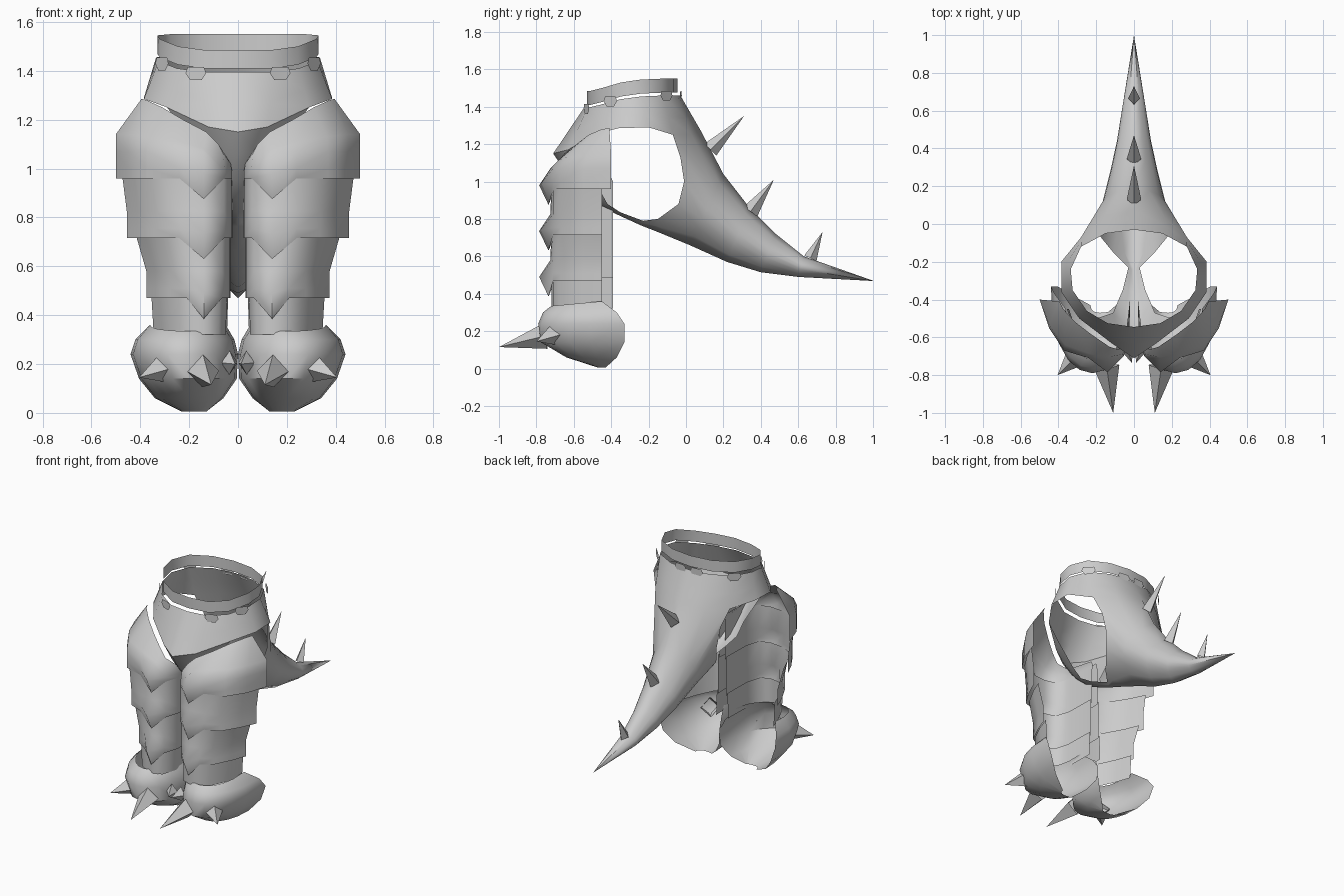
import bpy, bmesh, math
from mathutils import Vector

if "Cube" in bpy.data.objects:
    bpy.data.objects.remove(bpy.data.objects["Cube"])

steel = bpy.data.materials.new("steel_grey")
steel.diffuse_color = (0.6, 0.6, 0.6, 1)
steel.use_nodes = True
steel.node_tree.nodes["Principled BSDF"].inputs["Base Color"].default_value = steel.diffuse_color


def finish(name, bm, mirror=True, angle=40):
    """Turn a bmesh into a smooth-by-angle object, mirrored across x."""
    bmesh.ops.remove_doubles(bm, verts=bm.verts, dist=0.0005)
    bmesh.ops.recalc_face_normals(bm, faces=bm.faces)
    me = bpy.data.meshes.new(name)
    bm.to_mesh(me)
    bm.free()
    me.materials.append(steel)
    ob = bpy.data.objects.new(name, me)
    bpy.context.collection.objects.link(ob)
    bpy.ops.object.select_all(action='DESELECT')
    ob.select_set(True)
    bpy.context.view_layer.objects.active = ob
    bpy.ops.object.shade_smooth_by_angle(angle=math.radians(angle))
    if mirror:
        ob.modifiers.new("Mirror", 'MIRROR').merge_threshold = 0.001
    return ob


def loft(bm, rows):
    """Skin between rows of points of equal length."""
    grid = [[bm.verts.new(p) for p in r] for r in rows]
    for a, b in zip(grid, grid[1:]):
        for i in range(len(a) - 1):
            bm.faces.new((a[i], a[i + 1], b[i + 1], b[i]))


def spike(name, base, tip, r, mirror=True, squash=1.0):
    """Four-sided thorn from base centre to tip."""
    base, tip = Vector(base), Vector(tip)
    q = (tip - base).to_track_quat('Z', 'Y')
    bm = bmesh.new()
    ring = [bm.verts.new(base + q @ Vector((r * c * squash, r * s, 0)))
            for c, s in ((1, 0), (0, 1), (-1, 0), (0, -1))]
    t = bm.verts.new(tip)
    for i in range(4):
        bm.faces.new((ring[i], ring[(i + 1) % 4], t))
    return finish(name, bm, mirror, 30)


# waist contour, front centre to back centre
waist = [(0, -.545, 1.395), (.14, -.525, 1.395), (.25, -.46, 1.41), (.325, -.35, 1.44),
         (.335, -.24, 1.455), (.28, -.12, 1.46), (.15, -.05, 1.46), (0, -.03, 1.46)]
hem = [(0, -.71, 1.15), (.12, -.63, 1.17), (.29, -.50, 1.25), (.385, -.36, 1.285),
       (.385, -.20, 1.29), (.28, -.07, 1.25), (.165, .03, 1.25), (0, .08, 1.27)]

# waist band
bm = bmesh.new()
loft(bm, [[(x * .985, -.29 + (y + .29) * .94, z + .015 + h) for x, y, z in waist]
          for h in (0, .075)])
finish("waist_band", bm)

# pelvis skirt, crotch strap and tail in one shell
bm = bmesh.new()
mid = [tuple(Vector(a) * .45 + Vector(b) * .55) for a, b in zip(waist, hem)]
loft(bm, [waist, mid, hem])
loft(bm, [hem[:3],
          [(0, -.65, 1.06), (.08, -.60, 1.07), (.2, -.50, 1.13)],
          [(0, -.55, .95), (.05, -.53, .95), (.11, -.47, .97)],
          [(0, -.45, .865), (.045, -.44, .87), (.09, -.42, .88)],
          [(0, -.36, .82), (.03, -.355, .83), (.06, -.35, .835)],
          [(0, -.24, .765), (.015, -.24, .78), (.03, -.23, .79)],
          [(0, -.15, .73), (.05, -.15, .76), (.11, -.15, .80)]])
rings = [[hem[7], hem[6], hem[5], (.24, -.03, 1.13), (.225, -.01, 1.0), (.2, -.04, .88),
          (.11, -.15, .80), (.05, -.15, .76), (0, -.15, .73)]]
for top, bot, w in (((.2, 1.04), (.02, .66), .168), ((.34, .86), (.22, .57), .125),
                    ((.48, .72), (.40, .515), .09), ((.63, .6), (.6, .49), .062),
                    ((1, .47), (1, .468), 0)):
    rings.append([(w * math.sin(math.pi * i / 8) ** .8 if 0 < i < 8 else 0,
                   top[0] + (bot[0] - top[0]) * i / 8,
                   top[1] + (bot[1] - top[1]) * i / 8) for i in range(9)])
loft(bm, rings)
finish("pelvis_and_tail", bm, angle=50)

# hexagonal tabs joining band and skirt
for k, (x, y, z, nx, ny) in enumerate(((.17, -.525, 1.39, .35, -1), (.305, -.40, 1.43, .8, -.6),
                                       (.285, -.11, 1.46, .7, .7), (.06, -.035, 1.46, .1, 1))):
    side = Vector((-ny, nx, 0)).normalized()
    out = Vector((nx, ny, 0)).normalized() * .008
    bm = bmesh.new()
    bm.faces.new([bm.verts.new(Vector((x, y, z)) + out + side * a + Vector((0, 0, b)))
                  for a, b in ((-.035, .025), (-.045, 0), (-.025, -.028),
                               (.025, -.028), (.045, 0), (.035, .025))])
    finish("tab_%d" % k, bm)

# tail thorns
for k, (b, t, r) in enumerate((((0, .13, 1.17), (0, .31, 1.35), .045),
                               ((0, .345, .84), (0, .47, 1.01), .045),
                               ((0, .665, .59), (0, .73, .73), .036))):
    spike("tail_thorn_%d" % k, b, t, r, False, .85)


def outline(xo, xi, z, ridge_y, ridge_z, back=-.45):
    """Plan of a leg plate from the outer back edge to the inner back edge."""
    return [(xo, back, z), (xo * .9, -.55, z), (xo * .74, -.67, z), (min(.24, xo * .56), -.71, z),
            (.14, ridge_y, ridge_z), (xi + .035, -.70, z), (xi + .005, -.6, z), (xi, -.39, z)]


def beak(xo, xi, zb, back=-.45):
    """Lower rows of a plate: swelling ridge that ends in a downward point."""
    return [outline(xo, xi, zb + .11, -.725, zb + .11, back),
            outline(xo, xi, zb + .04, -.785, zb + .02, back),
            outline(xo, xi, zb, -.735, zb - .085, back)]


# thigh plate, its upper rim hugging the pelvis
bm = bmesh.new()
loft(bm, [[(.395, -.41, 1.285), (.375, -.45, 1.28), (.31, -.52, 1.25), (.225, -.585, 1.20),
           (.13, -.65, 1.15), (.08, -.665, 1.10), (.045, -.60, 1.04), (.02, -.40, 1.02)],
          [(.5, -.40, 1.14), (.45, -.53, 1.14), (.365, -.64, 1.13), (.24, -.685, 1.11),
           (.14, -.705, 1.08), (.06, -.69, 1.06), (.03, -.60, 1.02), (.02, -.39, 1.0)]]
     + [[(x, y, min(z, .99) if x < .06 else z) for x, y, z in r] for r in beak(.5, .02, .96, -.40)])
finish("thigh_plate", bm, angle=75)

# knee and shin plates
for name, xt, xb, xi, zt, zb in (("knee_plate", .475, .455, .022, .98, .715),
                                 ("upper_shin_plate", .42, .375, .03, .735, .47)):
    bm = bmesh.new()
    loft(bm, [outline(xt, xi, zt, -.72, zt)] + beak(xb, xi, zb))
    finish(name, bm, angle=75)
bm = bmesh.new()
loft(bm, [outline(.355, .04, .49, -.72, .49), outline(.345, .045, .32, -.72, .32)])
finish("lower_shin_plate", bm, angle=75)

# foot cup, open at the top and back
rows = []
for z, x0, x1, yf, yb in ((.345, .05, .36, -.72, -.45), (.30, .015, .42, -.765, -.37),
                          (.24, 0, .44, -.79, -.33), (.14, .005, .405, -.775, -.33),
                          (.06, .06, .34, -.64, -.37), (.005, .13, .23, -.47, -.43)):
    row = []
    for i in range(11):
        a = math.pi * i / 10
        s = max(math.sin(a), 0) ** .8
        back = yb - .015 * (1 - math.cos(a))
        row.append(((x0 + x1) / 2 + (x1 - x0) / 2 * math.cos(a), back + (yf - back) * s,
                    z + (.015 - .025 * s if z > .32 else 0)))
    rows.append(row)
bm = bmesh.new()
loft(bm, rows)
finish("foot", bm)

# foot claws
spike("outer_claw", (.305, -.70, .185), (.405, -.80, .145), .062)
spike("front_claw", (.145, -.755, .172), (.11, -1.0, .115), .068)
spike("inner_claw", (.035, -.66, .205), (.012, -.735, .2), .05, True, .7)
